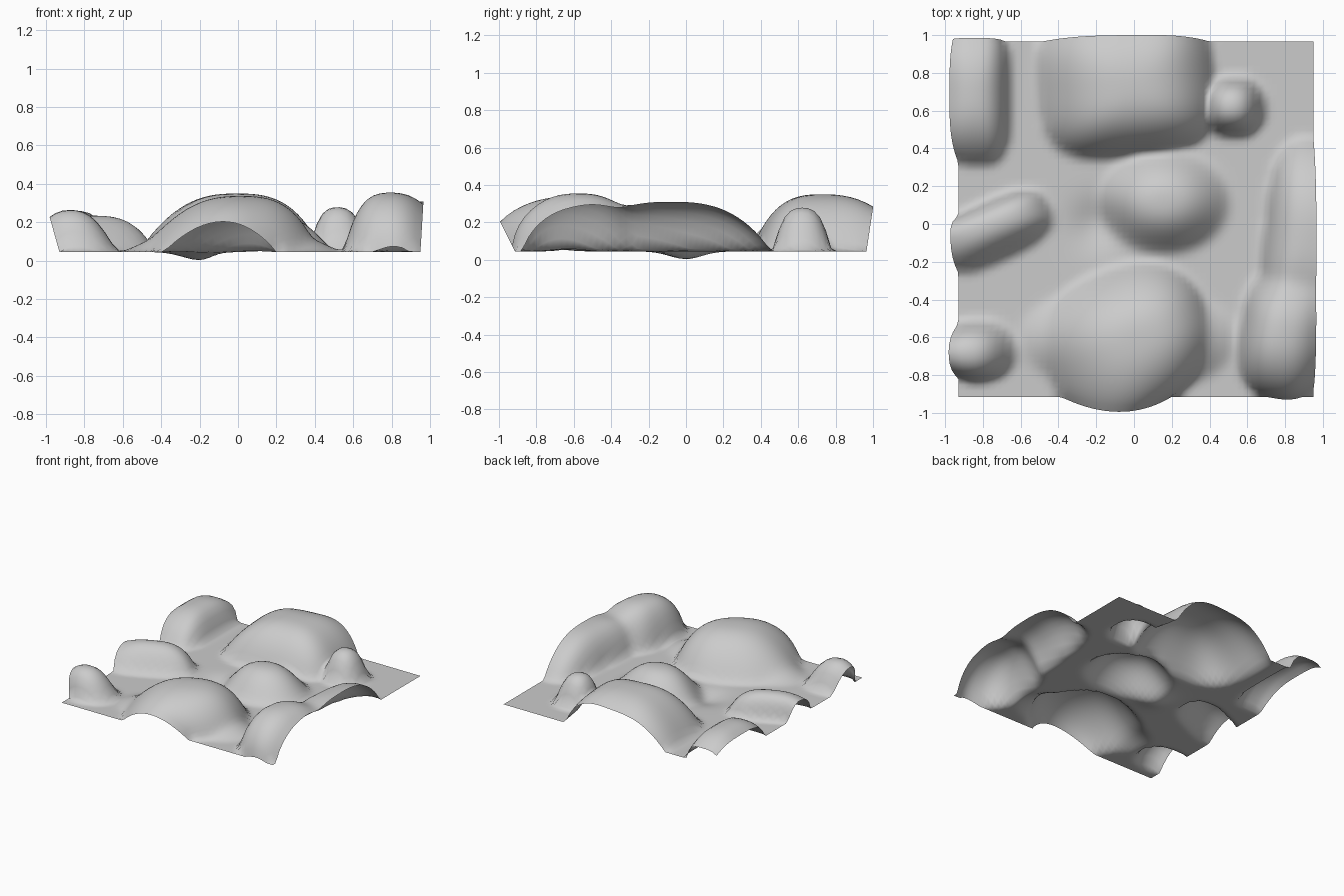
import bpy, bmesh, math

if "Cube" in bpy.data.objects:
    bpy.data.objects.remove(bpy.data.objects["Cube"])

GROUND = 0.045
N = 60                                   # grid resolution
X0, X1, Y0, Y1 = -0.93, 0.95, -0.915, 0.965

# Hills: centre x, y, half sizes, turn (degrees), squareness, height,
#        lean x, y, side softness (low = steep sides)
HILLS = [
    (-0.04, -0.61, 0.46, 0.38, 24, 2.3, 0.29, 0.10, 0.00, 1.0),    # front hill
    (-0.03, -0.61, 0.60, 0.30, 0, 2.0, 0.15, 0.00, 0.00, 1.6),     # front hill skirt
    (-0.04, 0.74, 0.47, 0.38, 5, 3.5, 0.305, 0.06, -0.04, 0.95),   # back hill
    (0.16, 0.12, 0.36, 0.29, 0, 2.0, 0.20, 0.00, 0.00, 1.6),       # middle mound
    (0.53, 0.62, 0.15, 0.15, 0, 2.4, 0.235, -0.02, 0.00, 0.7),     # small right mound
    (-0.83, 0.69, 0.17, 0.38, 0, 3.5, 0.215, 0.04, 0.00, 0.9),     # back left ridge
    (-0.75, -0.04, 0.33, 0.15, 25, 3.0, 0.19, 0.02, 0.06, 0.9),    # left ridge
    (-0.83, -0.67, 0.20, 0.16, 0, 2.2, 0.22, -0.05, 0.00, 1.1),    # front left mound
    (0.92, -0.08, 0.23, 0.53, -6, 3.4, 0.265, -0.05, 0.00, 0.9),   # right ridge
    (0.81, -0.57, 0.25, 0.36, -10, 2.6, 0.31, -0.06, 0.00, 1.1),   # right front hill
]


def hill_height(x, y, hill):
    cx, cy, rx, ry, turn, sq, h, _, _, soft = hill
    a = math.radians(turn)
    dx, dy = x - cx, y - cy
    u = abs(dx * math.cos(a) + dy * math.sin(a)) / rx
    v = abs(-dx * math.sin(a) + dy * math.cos(a)) / ry
    d = (u ** sq + v ** sq) ** (1 / sq)
    return h * (1 - d ** 2.7) ** soft if d < 1 else 0.0


def surface(x, y):
    hs = [hill_height(x, y, h) for h in HILLS]
    top = sum(v ** 5 for v in hs) ** 0.2          # soft union of hills
    total = sum(v ** 3 for v in hs) or 1.0
    lx = sum(v ** 3 * h[7] / h[6] for v, h in zip(hs, HILLS)) / total
    ly = sum(v ** 3 * h[8] / h[6] for v, h in zip(hs, HILLS)) / total
    # shallow hollow beside the middle mound
    dip = 0.043 * math.exp(-((x + 0.2) ** 2 + y ** 2) / 0.015)
    # leaning sides fade out at the border, where hills bulge outward
    ex, ey = (x - 0.01) / 0.94, (y - 0.025) / 0.94
    kx, ky = 1 - ex ** 6, 1 - ey ** 6
    px = x + lx * top * 0.6 * kx
    py = y + ly * top * 0.6 * ky
    px += (0.28 if ex < 0 else 0.06) * top * ex ** 7
    py += (0.5 if ey < 0 else 0.15) * top * ey ** 7
    return px, py, max(0.0, GROUND + top - dip)


# Terrain sheet, open underneath
bm = bmesh.new()
rows = [[bm.verts.new(surface(X0 + (X1 - X0) * i / N, Y0 + (Y1 - Y0) * j / N))
         for i in range(N + 1)] for j in range(N + 1)]
for j in range(N):
    for i in range(N):
        bm.faces.new((rows[j][i], rows[j][i + 1], rows[j + 1][i + 1], rows[j + 1][i]))
# relax the sheet a little so hill feet blend into the ground
inner = [v for v in bm.verts if not v.is_boundary]
bmesh.ops.smooth_vert(bm, verts=inner, factor=0.5, use_axis_x=True, use_axis_y=True, use_axis_z=True)
for f in bm.faces:
    f.smooth = True
me = bpy.data.meshes.new("terrain")
bm.to_mesh(me)
bm.free()
ob = bpy.data.objects.new("terrain", me)
bpy.context.collection.objects.link(ob)
